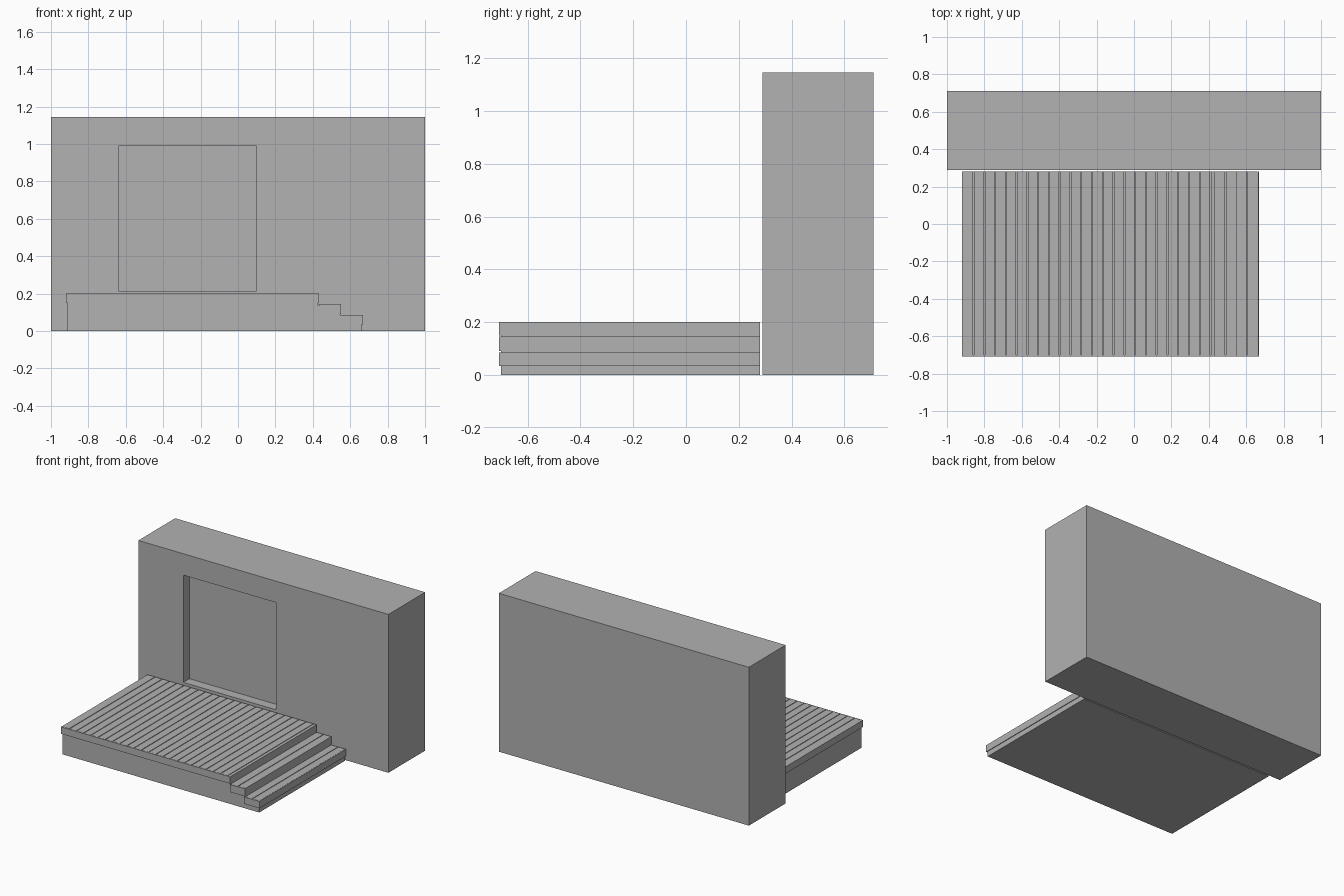
import bpy, bmesh

if "Cube" in bpy.data.objects:
    bpy.data.objects.remove(bpy.data.objects["Cube"])

grey = bpy.data.materials.new("plain_grey")
grey.diffuse_color = (0.445, 0.445, 0.445, 1)
grey.use_nodes = True
grey.node_tree.nodes["Principled BSDF"].inputs["Base Color"].default_value = grey.diffuse_color


def make_object(name, bm):
    bmesh.ops.recalc_face_normals(bm, faces=bm.faces)
    mesh = bpy.data.meshes.new(name)
    bm.to_mesh(mesh)
    bm.free()
    mesh.materials.append(grey)
    obj = bpy.data.objects.new(name, mesh)
    bpy.context.collection.objects.link(obj)
    return obj


def box(name, x0, x1, y0, y1, z0, z1):
    bm = bmesh.new()
    bmesh.ops.create_cube(bm, size=1)
    for v in bm.verts:
        v.co = (x1 if v.co.x > 0 else x0, y1 if v.co.y > 0 else y0, z1 if v.co.z > 0 else z0)
    return make_object(name, bm)


# House wall with a recessed doorway
wall = box("house_wall", -1, 1, 0.29, 0.71, 0, 1.145)
cutter = box("doorway_cutter", -0.64, 0.10, 0.2, 0.36, 0.215, 0.99)
cutter.hide_render = True
cutter.hide_set(True)
cut = wall.modifiers.new("doorway", 'BOOLEAN')
cut.operation = 'DIFFERENCE'
cut.solver = 'EXACT'
cut.object = cutter

FRONT, BACK = -0.70, 0.28
THICK, GAP = 0.009, 0.005

# Stepped frame under the boards, extruded along y
profile = [(-0.912, 0), (0.66, 0), (0.66, 0.076), (0.545, 0.076), (0.545, 0.136),
           (0.428, 0.136), (0.428, 0.191), (-0.912, 0.191)]
bm = bmesh.new()
face = bm.faces.new([bm.verts.new((x, FRONT, z)) for x, z in profile])
ext = bmesh.ops.extrude_face_region(bm, geom=[face])
bmesh.ops.translate(bm, vec=(0, BACK - FRONT, 0),
                    verts=[g for g in ext["geom"] if isinstance(g, bmesh.types.BMVert)])
make_object("deck_frame", bm)


def boards(name, edges, top):
    """Lay boards between consecutive seam positions."""
    for i, (a, b) in enumerate(zip(edges, edges[1:])):
        left = a + (GAP / 2 if i else 0)
        right = b - (GAP / 2 if i < len(edges) - 2 else 0)
        box(f"{name}_{i + 1}", left, right, FRONT, BACK, top - THICK, top)


# Deck and tread boards
boards("deck_board", [-0.915] + [-0.858 + 0.0576 * i for i in range(23)] + [0.428], 0.20)
boards("upper_step_board", [0.433, 0.49, 0.545], 0.145)
boards("lower_step_board", [0.55, 0.605, 0.661], 0.085)

# Fascia plates on the front and on the noses of deck and steps
for name, x0, x1, z0, z1 in (("deck", -0.92, 0.433, 0.15, 0.20),
                             ("upper_step", 0.433, 0.55, 0.09, 0.145),
                             ("lower_step", 0.545, 0.667, 0.035, 0.085)):
    box(name + "_front_fascia", x0, x1, FRONT - 0.008, FRONT - 0.001, z0, z1)
    box(name + "_nose_fascia", x1 - 0.005, x1, FRONT, BACK, z0, z1)
box("deck_left_fascia", -0.92, -0.915, FRONT, BACK, 0.15, 0.20)
